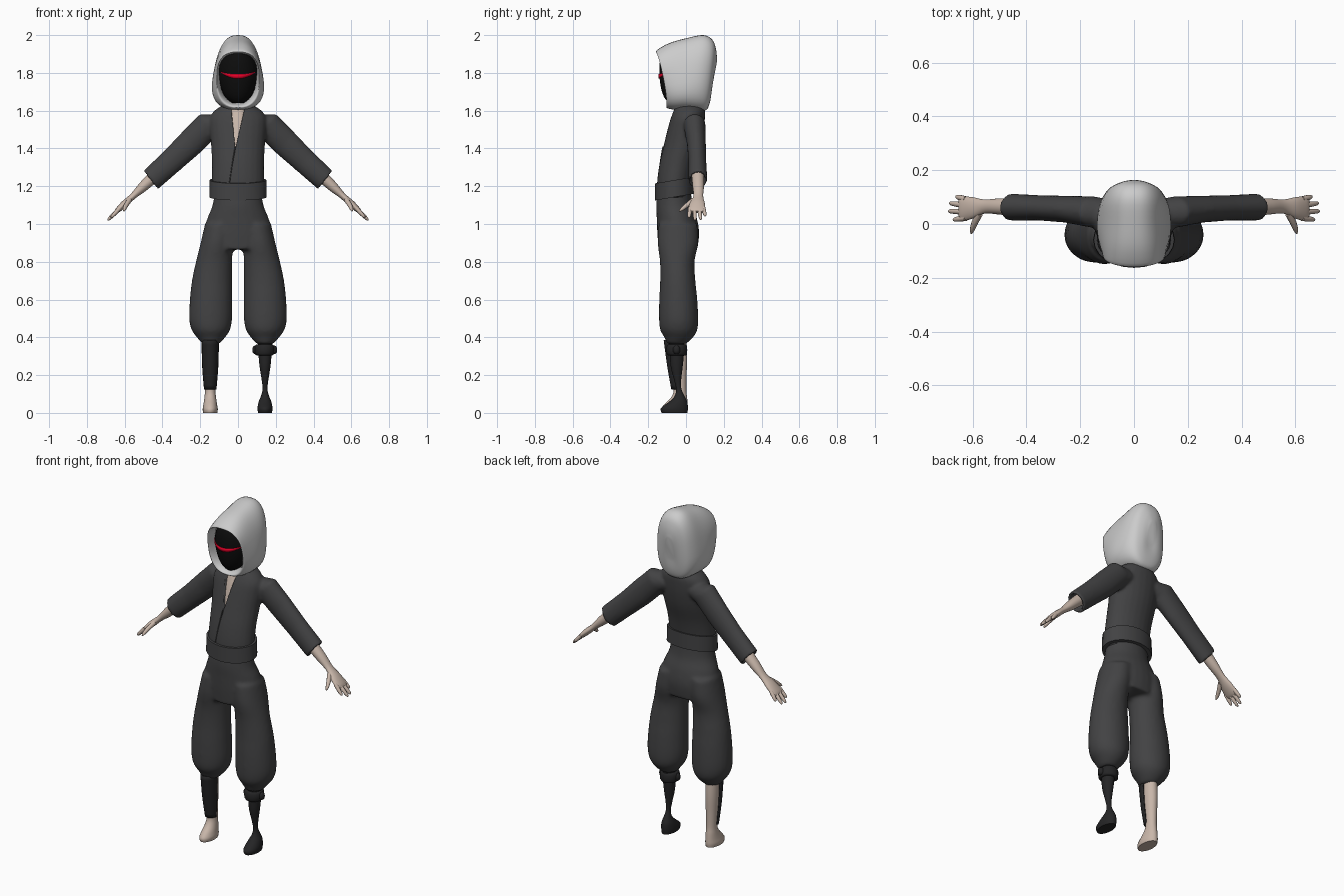
import bpy, bmesh, math
from mathutils import Vector

if "Cube" in bpy.data.objects:
    bpy.data.objects.remove(bpy.data.objects["Cube"])


def mat(name, r, g, b):
    m = bpy.data.materials.new(name)
    m.diffuse_color = (r, g, b, 1)
    m.use_nodes = True
    m.node_tree.nodes["Principled BSDF"].inputs["Base Color"].default_value = m.diffuse_color
    return m


CLOTH = mat("charcoal_cloth", .055, .055, .057)
BLACK = mat("black_gear", .018, .018, .019)
DARK = mat("dark_mask", .004, .004, .004)
SKIN = mat("skin", .58, .47, .40)
HOOD = mat("pale_cloth", .72, .72, .72)
RED = mat("red_glow", .75, .0, .02)


def ring(c, ru, rv, d=(0, 0, 1), n=24):
    """Ellipse round c, square to direction d; rv runs along world y."""
    d = Vector(d).normalized()
    v = (Vector((0, 1, 0)) - d * d.y).normalized()
    u = v.cross(d)
    return [Vector(c) + u * ru * math.cos(2 * math.pi * i / n)
            + v * rv * math.sin(2 * math.pi * i / n) for i in range(n)]


def slabs(rows, cx=0):
    """Horizontal rings from rows of z, half width, front y, back y."""
    return [ring((cx, (a + b) / 2, z), w, (b - a) / 2) for z, w, a, b in rows]


def limb(rows, n=24):
    """Rings along a straight limb, rows of x, y, z, ru, rv."""
    d = Vector(rows[-1][:3]) - Vector(rows[0][:3])
    return [ring(r[:3], r[3], r[4], d, n) for r in rows]


def skin(bm, rings, steps=4, cap0=True, cap1=True):
    """Bridge the rings, rounding the way between them."""
    out = []
    for i in range(len(rings) - 1):
        a, b = rings[max(i - 1, 0)], rings[i]
        c, d = rings[i + 1], rings[min(i + 2, len(rings) - 1)]
        for s in range(steps):
            t = s / steps
            out.append([q + .5 * t * ((r - p) + t * (2 * p - 5 * q + 4 * r - e
                        + t * (3 * (q - r) + e - p)))
                        for p, q, r, e in zip(a, b, c, d)] if s else b)
    out.append(rings[-1])
    vs = [[bm.verts.new(p) for p in r] for r in out]
    n = len(vs[0])
    for a, b in zip(vs, vs[1:]):
        for i in range(n):
            j = (i + 1) % n
            bm.faces.new((a[i], a[j], b[j], b[i]))
    if cap0:
        bm.faces.new(vs[0][::-1])
    if cap1:
        bm.faces.new(vs[-1])


def finish(bm, name, material, mirror=False, angle=50):
    bmesh.ops.recalc_face_normals(bm, faces=bm.faces)
    me = bpy.data.meshes.new(name)
    bm.to_mesh(me)
    bm.free()
    me.materials.append(material)
    me.shade_smooth()
    me.set_sharp_from_angle(angle=math.radians(angle))
    ob = bpy.data.objects.new(name, me)
    bpy.context.collection.objects.link(ob)
    if mirror:
        ob.modifiers.new("mirror", 'MIRROR').use_mirror_merge = False
    return ob


def part(name, material, rings, steps=4, **kw):
    bm = bmesh.new()
    skin(bm, rings, steps)
    return finish(bm, name, material, **kw)


def fuse(ob, voxel, repeat):
    m = ob.modifiers.new("fuse", 'REMESH')
    m.mode, m.voxel_size, m.use_smooth_shade = 'VOXEL', voxel, True
    s = ob.modifiers.new("soften", 'SMOOTH')
    s.factor, s.iterations = .5, repeat


# Trousers: hips and two baggy legs fused
bm = bmesh.new()
skin(bm, slabs([(1.19, .122, -.15, .025), (1.1, .135, -.158, .035), (1.03, .163, -.155, .058),
                (.95, .182, -.152, .07), (.865, .185, -.145, .06)]))
LEG = [(1.0, .095, .08, -.145, .06), (.9, .112, .086, -.15, .065), (.8, .127, .096, -.138, .045),
       (.7, .138, .106, -.137, .05), (.6, .143, .112, -.142, .06), (.5, .145, .114, -.143, .065),
       (.44, .144, .102, -.137, .06), (.4, .143, .075, -.115, .038), (.365, .143, .045, -.1, .0)]
for s in (-1, 1):
    skin(bm, [slabs([(z, w, a, b)], s * cx)[0] for z, cx, w, a, b in LEG])
fuse(finish(bm, "trousers", CLOTH), .011, 4)

# Jacket: torso and two sleeves with hollow cuffs
bm = bmesh.new()
skin(bm, slabs([(1.14, .135, -.15, .022), (1.22, .138, -.153, .03), (1.32, .138, -.14, .05),
                (1.42, .143, -.117, .08), (1.5, .15, -.098, .095), (1.56, .15, -.082, .1),
                (1.6, .125, -.068, .1), (1.63, .08, -.06, .09)]))
SLEEVE = [(.09, .04, 1.535, .055, .05), (.155, .045, 1.525, .073, .058), (.25, .055, 1.43, .073, .05),
          (.35, .06, 1.335, .066, .047), (.462, .063, 1.233, .062, .05),
          (.462, .063, 1.233, .047, .038), (.43, .062, 1.263, .045, .036)]
for s in (-1, 1):
    skin(bm, limb([(s * r[0],) + r[1:] for r in SLEEVE]), 1)
jacket = finish(bm, "jacket", CLOTH)
fuse(jacket, .009, 3)

# Neckline cutter
bm = bmesh.new()
ends = [[bm.verts.new((x, y, z)) for x, z in ((-.014, 1.4), (.032, 1.6), (.035, 1.7), (-.045, 1.7), (-.034, 1.6))]
        for y in (-.25, -.01)]
for i in range(5):
    j = (i + 1) % 5
    bm.faces.new((ends[0][i], ends[0][j], ends[1][j], ends[1][i]))
bm.faces.new(ends[0])
bm.faces.new(ends[1][::-1])
cutter = finish(bm, "neckline_cutter", CLOTH)
cutter.hide_render = True
cutter.hide_viewport = True
cut = jacket.modifiers.new("neckline", 'BOOLEAN')
cut.operation, cut.object, cut.solver = 'DIFFERENCE', cutter, 'EXACT'

# Lapel edge running down to the belt
part("lapel_edge", CLOTH, [ring(p, .003, .006, n=8) for p in
     ((-.014, -.119, 1.41), (-.03, -.134, 1.32), (-.045, -.145, 1.22))])

# Belt, tilted down at the front
belt = part("belt", CLOTH, slabs([(1.125, .142, -.155, .035), (1.125, .152, -.163, .045),
                                  (1.215, .15, -.163, .045), (1.215, .14, -.15, .035)]), 1)
for v in belt.data.vertices:
    v.co.z += .17 * (v.co.y + .163)

# Neck and chest
part("neck_and_chest", SKIN, slabs([(1.36, .08, -.112, 0), (1.45, .08, -.098, .03), (1.54, .07, -.075, .05),
                                    (1.6, .052, -.055, .06), (1.64, .046, -.045, .05), (1.72, .046, -.05, .05)]))

# Forearms, palms, fingers
part("forearm", SKIN, limb([(.42, .062, 1.275, .034, .034), (.5, .065, 1.2, .027, .03),
                            (.555, .065, 1.148, .017, .026), (.6, .06, 1.108, .018, .04),
                            (.635, .057, 1.075, .014, .045), (.648, .057, 1.063, .008, .04)]), mirror=True)
bm = bmesh.new()
for y0, y1, x, z in ((.092, .102, .662, 1.042), (.069, .078, .686, 1.022),
                     (.045, .048, .69, 1.02), (.022, .016, .672, 1.034)):
    a, b = Vector((.625, y0, 1.085)), Vector((x, y1, z))
    skin(bm, limb([(*a.lerp(b, t), r, r) for t, r in ((0, .011), (.5, .0105), (.88, .008), (1, .003))], 10), 2)
skin(bm, limb([(.575, .04, 1.125, .013, .016), (.592, .005, 1.1, .012, .012),
               (.602, -.022, 1.078, .009, .009), (.605, -.036, 1.068, .003, .003)], 10), 2)
finish(bm, "fingers", SKIN, mirror=True)

# Bare leg with shin guard
part("bare_leg", SKIN, slabs([(.42, .035, -.085, 0), (.3, .036, -.085, .006), (.2, .031, -.07, .003),
                              (.12, .028, -.065, .002), (.08, .031, -.08, .006), (.045, .036, -.115, .009),
                              (.02, .04, -.133, .01), (0, .037, -.13, .007)], -.147))
bm = bmesh.new()
skin(bm, slabs([(.385, .046, -.118, .02), (.25, .043, -.1, .01), (.125, .033, -.078, 0)], -.147), 4, False, False)
bmesh.ops.delete(bm, geom=[v for v in bm.verts if v.co.y > -.035], context='VERTS')
guard = finish(bm, "shin_guard", BLACK)
guard.modifiers.new("thickness", 'SOLIDIFY').thickness = .008

# Artificial leg: knee band, knobs, tapered shaft, foot
part("artificial_leg", BLACK, slabs([(.39, .04, -.09, -.005), (.3, .034, -.085, -.012), (.24, .028, -.08, -.018),
                                     (.17, .017, -.062, -.026), (.125, .013, -.052, -.024),
                                     (.09, .021, -.06, -.008), (.06, .033, -.088, .006),
                                     (.025, .04, -.133, .009), (0, .036, -.128, .006)], .143))
part("knee_band", BLACK, slabs([(.305, .043, -.095, 0), (.315, .052, -.103, .006), (.35, .053, -.103, .006),
                                (.362, .044, -.095, 0)], .14), 2)
bm = bmesh.new()
for x in (.095, .188):
    skin(bm, [ring((x, -.05, z), r, r, n=12) for z, r in ((.312, .008), (.322, .018), (.346, .018), (.356, .008))], 2)
finish(bm, "knee_knobs", BLACK)

# Dark face mask with a red visor slit
part("face_mask", DARK, slabs([(1.64, .035, -.09, .03), (1.67, .066, -.115, .05), (1.72, .09, -.132, .07),
                               (1.79, .105, -.141, .08), (1.86, .095, -.138, .08), (1.905, .06, -.12, .06),
                               (1.92, .03, -.09, .03)]))
bm = bmesh.new()
rows = []
for i in range(25):
    t = (i / 12 - 1)
    x, top = .096 * t, 1.793 + .013 * t * t
    y = -.0305 - .1145 * math.sqrt(1 - (x / .108) ** 2)
    rows.append([bm.verts.new((x, y, z)) for z in (top, top - .001 - .022 * (1 - t * t))])
for a, b in zip(rows, rows[1:]):
    bm.faces.new((a[0], a[1], b[1], b[0]))
visor = finish(bm, "visor_slit", RED)
visor.modifiers.new("thickness", 'SOLIDIFY').thickness = .003


# Hood: upright rings swept from the rim to the back
def hood_ring(yt, yb, zt, zb, hw, k, bow=0, n=40):
    pts = []
    for i in range(n):
        c, s = (math.copysign(abs(f(2 * math.pi * i / n)) ** .78, f(2 * math.pi * i / n))
                for f in (math.cos, math.sin))
        t = (s + 1) / 2
        pts.append(Vector((hw * c * (1 - k * s), yb + (yt - yb) * t + bow * c * c, zb + (zt - zb) * t)))
    return pts


bm = bmesh.new()
skin(bm, [hood_ring(-.08, -.05, 1.9, 1.64, .098, -.15),
          hood_ring(-.14, -.09, 1.905, 1.63, .106, -.1, .012),
          hood_ring(-.157, -.103, 1.918, 1.615, .115, .0, .012),
          hood_ring(-.09, -.06, 1.957, 1.605, .127, .16, .005),
          hood_ring(0, 0, 1.983, 1.605, .131, .24),
          hood_ring(.09, .065, 2.0, 1.6, .123, .18),
          hood_ring(.14, .108, 1.975, 1.604, .1, .1),
          hood_ring(.16, .128, 1.92, 1.65, .062, .05),
          hood_ring(.164, .137, 1.86, 1.72, .025, .0)], 4, False, True)
finish(bm, "hood", HOOD, angle=80)
